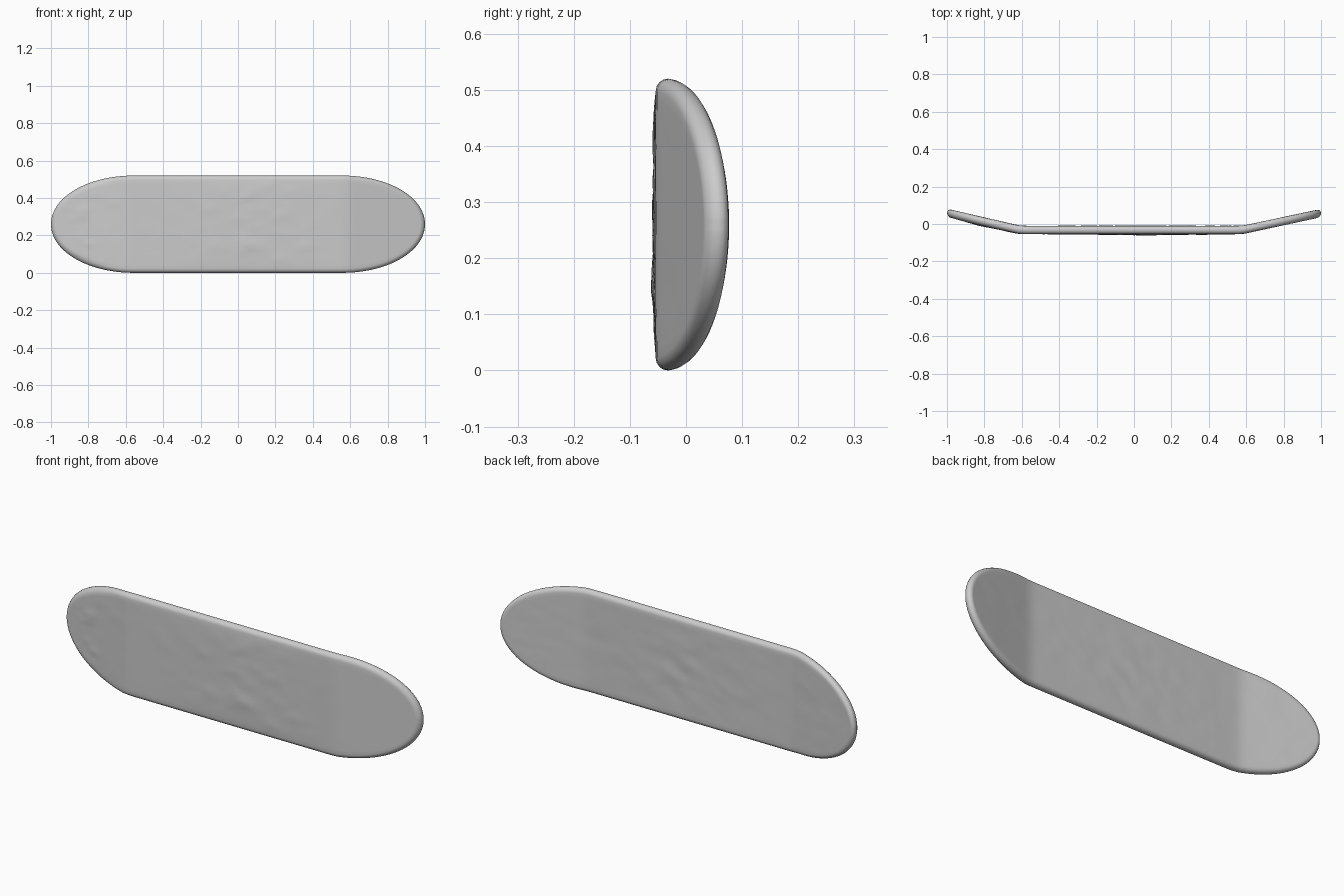
import bpy, bmesh, math
from mathutils import Vector, noise

if "Cube" in bpy.data.objects:
    bpy.data.objects.remove(bpy.data.objects["Cube"])

R = 0.022              # half thickness, also the rim radius
H = 0.26 - R           # half width of the flat faces
A, C = 0.42, 0.58 - R  # length of the rounded ends, where they start
ROWS, RIM, ENDS = 24, 8, 22


def bend(x):
    """Centre line: flat middle with both ends kicked up towards the back."""
    lift = (x - 0.58) * 0.215 if x > 0 else (-x - 0.61) * 0.235
    soft = 0.5 * (lift + math.sqrt(lift * lift + 0.00001))
    return -0.032 + soft


def bump(x, z, front):
    """Shallow worn relief that fades out at the rim."""
    p = Vector((x * 9, z * 13, 3.0 if front else 40.0))
    n = noise.noise(p) + 0.5 * noise.noise(p * 2.3)
    fade = max(0.0, 1 - (z / H) ** 4) * max(0.0, min(1.0, (0.97 - abs(x)) / 0.08))
    if front:
        worn = math.exp(-((x + 0.82) / 0.15) ** 2) + math.exp(-((x - 0.05) / 0.38) ** 2)
        return fade * worn * (0.004 + 0.006 * max(0.0, n))
    centre = math.exp(-((x / 0.2) ** 2 + (z / 0.2) ** 2))
    return fade * (0.0012 + 0.003 * centre) * n


# Columns along the board, denser in the rounded ends
angles = [(i + 1) / ENDS * (math.pi / 2 - 0.04) for i in range(ENDS)]
end = [(C + A * math.sin(t), H * math.cos(t)) for t in angles]
middle = [(-C + 2 * C * i / 48, H) for i in range(49)]
columns = [(-x, h) for x, h in reversed(end)] + middle + end
N = len(columns)

bm = bmesh.new()


def face_grid(front):
    side = -1 if front else 1
    return [[bm.verts.new((x, bend(x) + side * (R + bump(x, h * v, front)), 0.26 + h * v))
             for v in (2 * j / ROWS - 1 for j in range(ROWS + 1))] for x, h in columns]


def border(grid):
    """Vertices around the edge of a face, in order."""
    return ([g[0] for g in grid] + grid[-1][1:-1]
            + [g[-1] for g in reversed(grid)] + grid[0][-2:0:-1])


# Front and back faces
front, back = face_grid(True), face_grid(False)
for grid in (front, back):
    for i in range(N - 1):
        for j in range(ROWS):
            bm.faces.new((grid[i][j], grid[i + 1][j], grid[i + 1][j + 1], grid[i][j + 1]))

# Rounded rim swept around the outline
loop_f, loop_b = border(front), border(back)
M = len(loop_f)
flat = [Vector((v.co.x, v.co.z)) for v in loop_f]
normals = []
for i in range(M):
    d = flat[(i + 1) % M] - flat[i - 1]
    normals.append(Vector((d.y, -d.x)).normalized())
rings = [loop_f]
for k in range(1, RIM):
    a = math.pi * k / RIM
    ring = []
    for p, n in zip(flat, normals):
        q = p + n * R * math.sin(a)
        ring.append(bm.verts.new((q.x, bend(q.x) - R * math.cos(a), q.y)))
    rings.append(ring)
rings.append(loop_b)
for r0, r1 in zip(rings, rings[1:]):
    for i in range(M):
        j = (i + 1) % M
        bm.faces.new((r0[i], r0[j], r1[j], r1[i]))

bmesh.ops.recalc_face_normals(bm, faces=bm.faces)
mesh = bpy.data.meshes.new("board_deck")
bm.to_mesh(mesh)
bm.free()
deck = bpy.data.objects.new("board_deck", mesh)
bpy.context.collection.objects.link(deck)

grey = bpy.data.materials.new("plain grey")
grey.diffuse_color = (0.6, 0.6, 0.6, 1)
grey.use_nodes = True
grey.node_tree.nodes["Principled BSDF"].inputs["Base Color"].default_value = grey.diffuse_color
mesh.materials.append(grey)

bpy.context.view_layer.objects.active = deck
deck.select_set(True)
bpy.ops.object.shade_smooth_by_angle(angle=math.radians(40))
